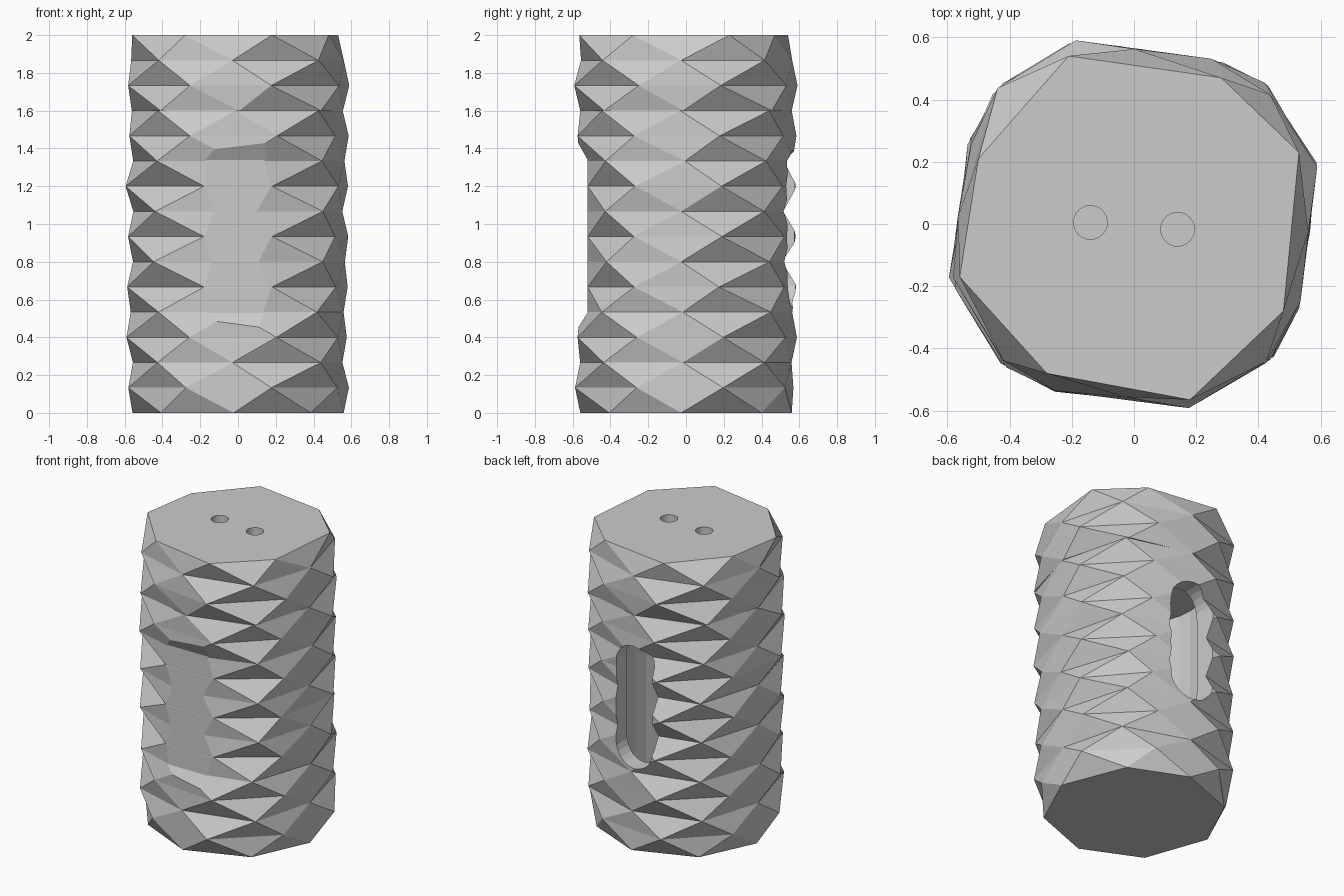
import bpy, bmesh, math, random

if "Cube" in bpy.data.objects:
    bpy.data.objects.remove(bpy.data.objects["Cube"])

random.seed(7)
STEP = 2 / 15      # height between rings
SIDES = 8

# Faceted rings: alternating half-turned octagons, slightly squared off
rings = []
for k in range(16):
    odd = k % 2
    turn = 18 if odd else -2
    radii = (0.612, 0.588) if odd else (0.56, 0.612)
    ring = []
    for i in range(SIDES):
        a = math.radians(turn + 45 * i + random.uniform(-2, 2))
        if not odd and i % 2:
            a += math.radians(2)
        r = radii[i % 2] + random.uniform(-0.008, 0.008)
        if k == 0:
            r = 0.56
        x, y = r * math.cos(a), r * math.sin(a)
        if odd and 5 <= k <= 9 and y < -0.52:      # pressed into front panel
            y = -0.52
        if odd and 5 <= k <= 9 and y < -0.45:
            x, y = math.copysign(0.18, x), -0.52
        ring.append((x, y, k * STEP))
    rings.append(ring)
# Top rim as seen from above
rings[15] = [(x, y, 2.0) for x, y in (
    (0.53, 0.23), (0.28, 0.47), (-0.21, 0.54), (-0.5, 0.21),
    (-0.56, -0.17), (-0.28, -0.48), (0.18, -0.565), (0.48, -0.28))]


def link(name, bm):
    bmesh.ops.recalc_face_normals(bm, faces=bm.faces[:])
    me = bpy.data.meshes.new(name)
    bm.to_mesh(me)
    bm.free()
    ob = bpy.data.objects.new(name, me)
    bpy.context.collection.objects.link(ob)
    return ob


def faceted(name, first, last):
    """Closed solid of triangle bands between two ring numbers."""
    bm = bmesh.new()
    vs = [[bm.verts.new(p) for p in rings[k]] for k in range(first, last + 1)]
    for n in range(last - first):
        lo, hi = vs[n], vs[n + 1]
        for i in range(SIDES):
            j = (i + 1) % SIDES
            if (first + n) % 2 == 0:       # upper ring is half a step ahead
                bm.faces.new((lo[i], lo[j], hi[i]))
                bm.faces.new((lo[j], hi[j], hi[i]))
            else:
                bm.faces.new((lo[i], hi[j], hi[i]))
                bm.faces.new((lo[i], lo[j], hi[j]))
    bm.faces.new(vs[0])
    bm.faces.new(vs[-1])
    return link(name, bm)


def prism(name, pts, offset):
    """Closed solid: a flat outline swept along an offset vector."""
    bm = bmesh.new()
    a = [bm.verts.new(p) for p in pts]
    b = [bm.verts.new([c + d for c, d in zip(p, offset)]) for p in pts]
    bm.faces.new(a)
    bm.faces.new(b)
    for i in range(len(pts)):
        bm.faces.new((a[i - 1], a[i], b[i], b[i - 1]))
    return link(name, bm)


def rod(name, x, y, r, z0, z1, n):
    pts = [(x + r * math.cos(2 * math.pi * i / n),
            y + r * math.sin(2 * math.pi * i / n), z0) for i in range(n)]
    return prism(name, pts, (0, 0, z1 - z0))


def cut(ob, cutter):
    m = ob.modifiers.new("cut", 'BOOLEAN')
    m.operation, m.solver, m.object = 'DIFFERENCE', 'EXACT', cutter
    cutter.hide_render = True
    bpy.context.view_layer.objects.active = ob
    bpy.ops.object.modifier_apply(modifier=m.name)
    bpy.data.objects.remove(cutter, do_unlink=True)


# Container body, its cap is slightly turned at the joint
body = faceted("container_body", 0, 12)
rings[12] = [(x - y * 0.03, y + x * 0.03, z) for x, y, z in rings[12]]
cap = faceted("container_cap", 12, 15)

# Hollow interior, closed by the cap
cut(body, rod("cavity_cutter", 0, 0, 0.45, 0.1, 1.7, 32))

# Flattened panel on the front, blending out at both ends
panel = [(-0.521, 0.53), (-0.521, 1.34), (-0.6, 1.48), (-0.8, 1.48),
         (-0.8, 0.39), (-0.61, 0.39)]
cut(body, prism("panel_cutter", [(-0.5, y, z) for y, z in panel], (1, 0, 0)))

# Rounded slot at the back
w, zc, half = 0.15, 0.975, 0.265
slot = []
for s, start in ((1, 0), (-1, math.pi)):
    for i in range(13):
        a = start + math.pi * i / 12
        slot.append((w * math.cos(a), 0.2, zc + s * half + w * math.sin(a)))
cut(body, prism("slot_cutter", slot, (0, 0.6, 0)))

# Two cord holes through the cap
for x, y in ((-0.14, 0.005), (0.14, -0.017)):
    cut(cap, rod("hole_cutter", x, y, 0.054, 1.4, 2.2, 32))
